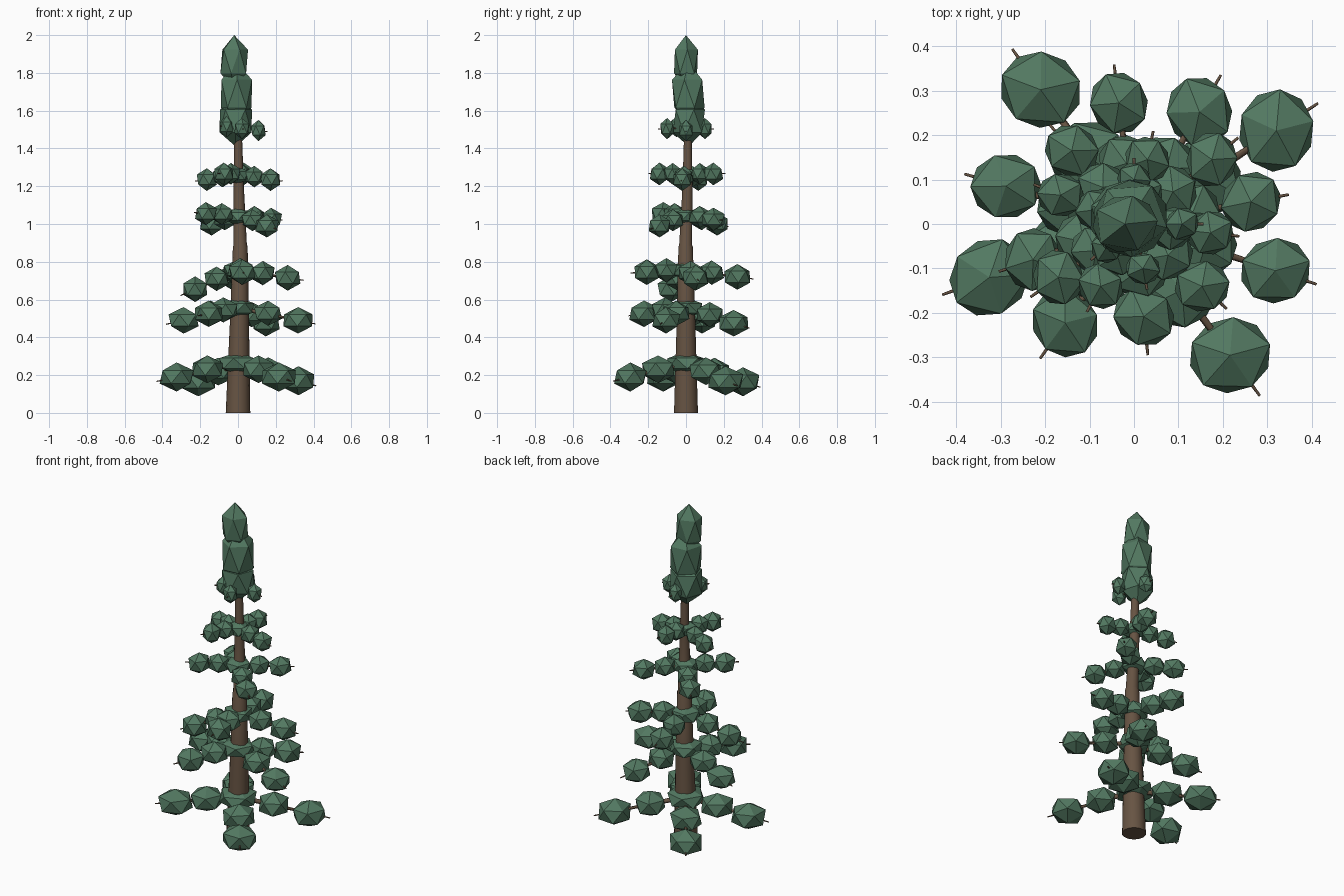
import bpy, bmesh, math
from mathutils import Vector, Matrix

if "Cube" in bpy.data.objects:
    bpy.data.objects.remove(bpy.data.objects["Cube"])


def material(name, rgb):
    m = bpy.data.materials.new(name)
    m.diffuse_color = (*rgb, 1)
    m.use_nodes = True
    m.node_tree.nodes["Principled BSDF"].inputs["Base Color"].default_value = m.diffuse_color
    return m


GREEN = material("needle_green", (0.085, 0.19, 0.12))
BROWN = material("bark_brown", (0.135, 0.088, 0.056))


def finish(bm, name, mat, smooth=False):
    me = bpy.data.meshes.new(name)
    bmesh.ops.recalc_face_normals(bm, faces=bm.faces)
    for f in bm.faces:
        f.smooth = smooth and len(f.verts) == 4
    bm.to_mesh(me)
    bm.free()
    me.materials.append(mat)
    ob = bpy.data.objects.new(name, me)
    bpy.context.collection.objects.link(ob)
    return ob


def clump(name, pos, size, yaw=0.0):
    # faceted needle clump: a stretched 20-sided ball
    bm = bmesh.new()
    bmesh.ops.create_icosphere(bm, subdivisions=1, radius=1)
    bm.transform(Matrix.Translation(pos) @ Matrix.Rotation(yaw, 4, 'Z')
                 @ Matrix.Diagonal((*size, 1)))
    return finish(bm, name, GREEN)


def tube(name, rings, sides):
    # tapered tube through (point, radius) rings along a common axis
    axis = (rings[-1][0] - rings[0][0]).normalized()
    q = axis.to_track_quat('Z', 'Y')
    bm = bmesh.new()
    loops = []
    for p, r in rings:
        loops.append([bm.verts.new(p + q @ Vector((r * math.cos(a), r * math.sin(a), 0)))
                      for a in (2 * math.pi * i / sides for i in range(sides))])
    for a, b in zip(loops, loops[1:]):
        for i in range(sides):
            j = (i + 1) % sides
            bm.faces.new((a[i], a[j], b[j], b[i]))
    bm.faces.new(loops[0][::-1])
    bm.faces.new(loops[-1])
    return finish(bm, name, BROWN, True)


# trunk, slightly crooked
trunk = [(0, 0, 0, 0.065), (0.008, 0, 0.5, 0.050), (0.012, -0.002, 0.88, 0.039),
         (0.012, -0.002, 0.89, 0.035), (0.004, 0.008, 1.2, 0.027), (0, 0.01, 1.5, 0.02)]
tube("trunk", [(Vector((x, y, z)), r) for x, y, z, r in trunk], 14)

# tiers: hub height, clump half-width, half-height, outer clump centres
tiers = [
    (0.262, 0.100, 0.077, [(-.325, -.12, .19), (-.21, .302, .165), (.32, .21, .17), (.216, -.295, .19)]),
    (0.555, 0.086, 0.070, [(-.288, .085, .49), (.318, -.105, .49), (.147, .252, .475), (-.155, -.222, .525)]),
    (0.755, 0.076, 0.068, [(-.034, .272, .72), (.263, .05, .715), (.022, -.208, .745), (-.227, -.08, .655)]),
    (1.040, 0.067, 0.061, [(-.14, .165, 1.0), (.175, .145, 1.025), (.153, -.14, .99), (-.17, -.12, 1.055)]),
    (1.257, 0.057, 0.060, [(-.165, .065, 1.235), (.172, -.02, 1.235), (.03, .145, 1.265), (-.075, -.14, 1.265)]),
    (1.51, 0.042, 0.056, [(-.06, -.05, 1.515), (.108, .0, 1.495), (0, .10, 1.505), (.02, -.10, 1.505)]),
]

for t, (z0, w, h, outer) in enumerate(tiers, 1):
    hub = Vector((0, 0, z0))
    # collar clump around the trunk
    clump(f"tier_{t}_collar", hub, (w * 1.12, w * 1.12, h * 0.8), t * 0.7)
    for b, c in enumerate(outer, 1):
        end = Vector(c)
        d = end - hub
        yaw = math.atan2(d.y, d.x)
        tag = f"tier_{t}_branch_{b}"
        # thin twig poking out past the last clump
        tube(tag, [(hub, 0.15 * w), (end + d.normalized() * w * 1.15, 0.003)], 6)
        clump(tag + "_outer_clump", end, (w * 1.04, w * 0.95, h), yaw + 0.3 * b)
        if t < 6:
            clump(tag + "_inner_clump", hub.lerp(end, 0.5) + Vector((0, 0, 0.005)),
                  (w * 0.98, w * 0.9, h * 0.95), yaw + 0.5 * b)

# stacked crown
clump("crown_lower", (-0.012, 0.015, 1.545), (0.100, 0.095, 0.135), 0.3)
clump("crown_middle", (-0.008, 0.012, 1.69), (0.098, 0.094, 0.165), 1.0)
clump("crown_tip", (-0.02, 0.0, 1.86), (0.082, 0.072, 0.14), 0.1)
